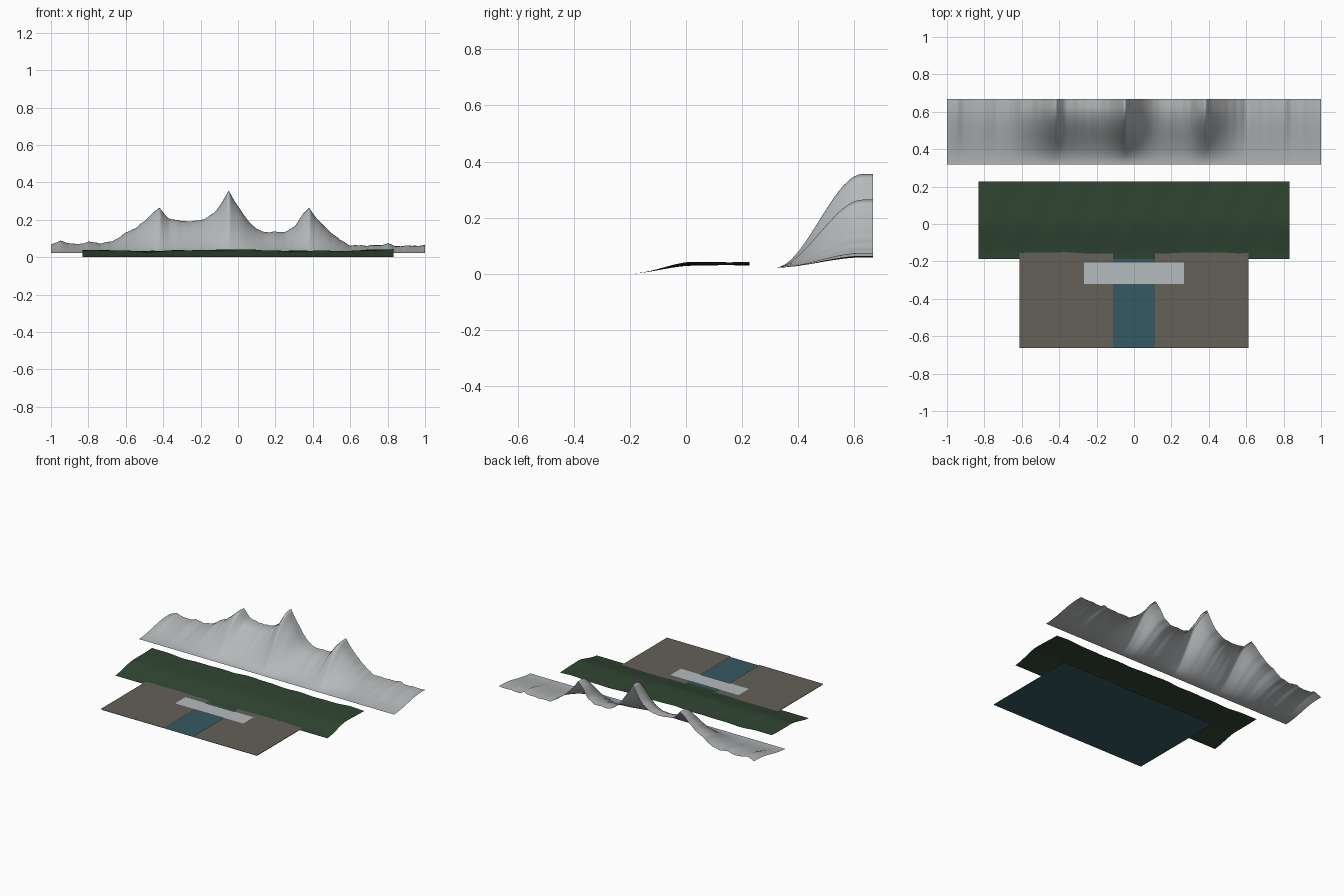
import bpy
from math import sin

if "Cube" in bpy.data.objects:
    bpy.data.objects.remove(bpy.data.objects["Cube"])


def material(name, rgb):
    m = bpy.data.materials.new(name)
    m.diffuse_color = (*rgb, 1)
    m.use_nodes = True
    m.node_tree.nodes["Principled BSDF"].inputs["Base Color"].default_value = m.diffuse_color
    return m


SNOW = material("pale rock", (0.46, 0.48, 0.49))
FOREST = material("forest green", (0.030, 0.060, 0.032))
EARTH = material("grey earth", (0.128, 0.117, 0.098))
WATER = material("river blue", (0.036, 0.100, 0.122))
STONE = material("bridge stone", (0.46, 0.50, 0.51))


def sheet(name, x0, x1, y0, y1, nx, ny, height, mat):
    """Open grid surface whose height is a function of x and y."""
    verts = []
    for j in range(ny + 1):
        for i in range(nx + 1):
            x, y = x0 + (x1 - x0) * i / nx, y0 + (y1 - y0) * j / ny
            verts.append((x, y, height(x, y)))
    w = nx + 1
    faces = [(j * w + i, j * w + i + 1, (j + 1) * w + i + 1, (j + 1) * w + i)
             for j in range(ny) for i in range(nx)]
    me = bpy.data.meshes.new(name)
    me.from_pydata(verts, [], faces)
    me.materials.append(mat)
    me.shade_smooth()
    ob = bpy.data.objects.new(name, me)
    bpy.context.collection.objects.link(ob)
    return ob


def smooth(a, b, v):
    t = max(0, min(1, (v - a) / (b - a)))
    return t * t * (3 - 2 * t)


# Skyline of the mountain range: (x, z)
RIDGE = [(-1, .068), (-.95, .087), (-.9, .075), (-.85, .069), (-.8, .083),
         (-.74, .074), (-.67, .085), (-.6, .13), (-.55, .155), (-.5, .192),
         (-.45, .243), (-.42, .262), (-.37, .207), (-.33, .197), (-.25, .19),
         (-.18, .203), (-.13, .235), (-.09, .285), (-.05, .355), (0, .272),
         (.05, .2), (.1, .15), (.14, .135), (.25, .135), (.3, .16),
         (.345, .23), (.38, .262), (.42, .21), (.47, .155), (.55, .09),
         (.6, .063), (.7, .063), (.76, .064), (.8, .074), (.84, .059),
         (.92, .062), (1, .062)]


def skyline(x):
    for (xa, za), (xb, zb) in zip(RIDGE, RIDGE[1:]):
        if x <= xb:
            break
    z = za + (zb - za) * (x - xa) / (xb - xa)
    return z + 0.0015 * sin(71 * x) + 0.001 * sin(133 * x + 1)


# Mountain backdrop: rises from a straight foot to a level crest
FOOT = 0.022
sheet("mountain_range", -1, 1, .318, .667, 200, 20,
      lambda x, y: FOOT + (skyline(x) - FOOT) * smooth(.318, .63, y), SNOW)


# Forested rise with gentle bumps
def forest_height(x, y):
    bumps = (0.0035 * sin(7 * x + 1.9) + 0.002 * sin(17 * x + 9 * y)
             + 0.0015 * sin(31 * x - 14 * y + 1))
    return 0.001 + (0.035 + bumps) * smooth(-.2, .03, y)


sheet("forest_rise", -.832, .832, -.187, .226, 100, 24, forest_height, FOREST)

# River sheet lying under both banks
sheet("river", -.613, .613, -.662, .04, 1, 1, lambda x, y: 0, WATER)

# Banks either side of the river
for side, a, b in (("left", -.613, -.112), ("right", .112, .613)):
    sheet(side + "_bank", a, b, -.662, .04, 1, 1, lambda x, y: .0045, EARTH)

# Bridge deck across the river
sheet("bridge_deck", -.268, .266, -.322, -.206, 1, 1, lambda x, y: .0065, STONE)
